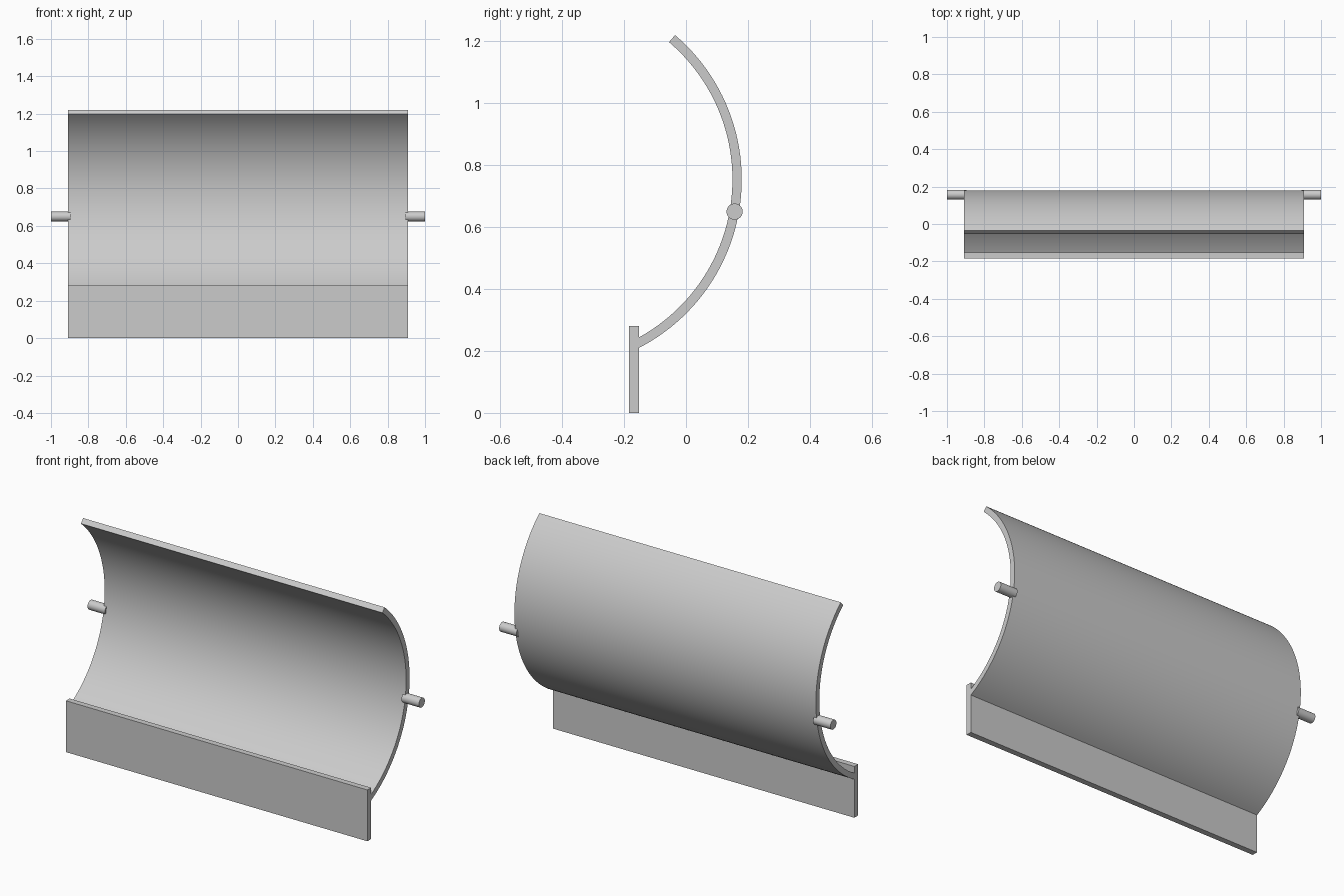
import bpy
import bmesh
from math import sin, cos, radians

cube = bpy.data.objects.get("Cube")
if cube:
    bpy.data.objects.remove(cube)

HALF_WIDTH = 0.91

grey = bpy.data.materials.new("plain grey")
grey.use_nodes = True
colour = (0.6, 0.6, 0.6, 1)
grey.diffuse_color = colour
grey.node_tree.nodes["Principled BSDF"].inputs["Base Color"].default_value = colour


def extrude_profile(name, profile, x0, x1):
    """Extrude a closed (y, z) outline along x."""
    bm = bmesh.new()
    face = bm.faces.new([bm.verts.new((x0, y, z)) for y, z in profile])
    moved = bmesh.ops.extrude_face_region(bm, geom=[face])["geom"]
    verts = [v for v in moved if isinstance(v, bmesh.types.BMVert)]
    bmesh.ops.translate(bm, verts=verts, vec=(x1 - x0, 0, 0))
    bmesh.ops.recalc_face_normals(bm, faces=bm.faces)
    mesh = bpy.data.meshes.new(name)
    bm.to_mesh(mesh)
    bm.free()
    mesh.materials.append(grey)
    obj = bpy.data.objects.new(name, mesh)
    bpy.context.collection.objects.link(obj)
    bpy.ops.object.select_all(action="DESELECT")
    obj.select_set(True)
    bpy.context.view_layer.objects.active = obj
    bpy.ops.object.shade_smooth_by_angle(angle=radians(30))
    return obj


def arc(y, z, radius, start, end, steps):
    angles = [radians(start + (end - start) * i / steps) for i in range(steps + 1)]
    return [(y + radius * cos(a), z + radius * sin(a)) for a in angles]


# Curved shell, its lower edge buried in the bar
outer = arc(-0.432, 0.754, 0.612, -63.5, 49.6, 48)
inner = arc(-0.432, 0.754, 0.582, -63.5, 49.6, 48)
extrude_profile("curved_shell", outer + inner[::-1], -HALF_WIDTH, HALF_WIDTH)

# Flat bar along the bottom
bar = [(-0.184, 0), (-0.152, 0), (-0.152, 0.28), (-0.184, 0.28)]
extrude_profile("bottom_bar", bar, -HALF_WIDTH, HALF_WIDTH)

# Pivot pins at both ends
for side, sign in (("left", 1), ("right", -1)):
    circle = arc(0.157, 0.65, 0.026, 0, 360, 32)[:-1]
    extrude_profile(side + "_pivot_pin", circle, sign * 0.895, sign)
